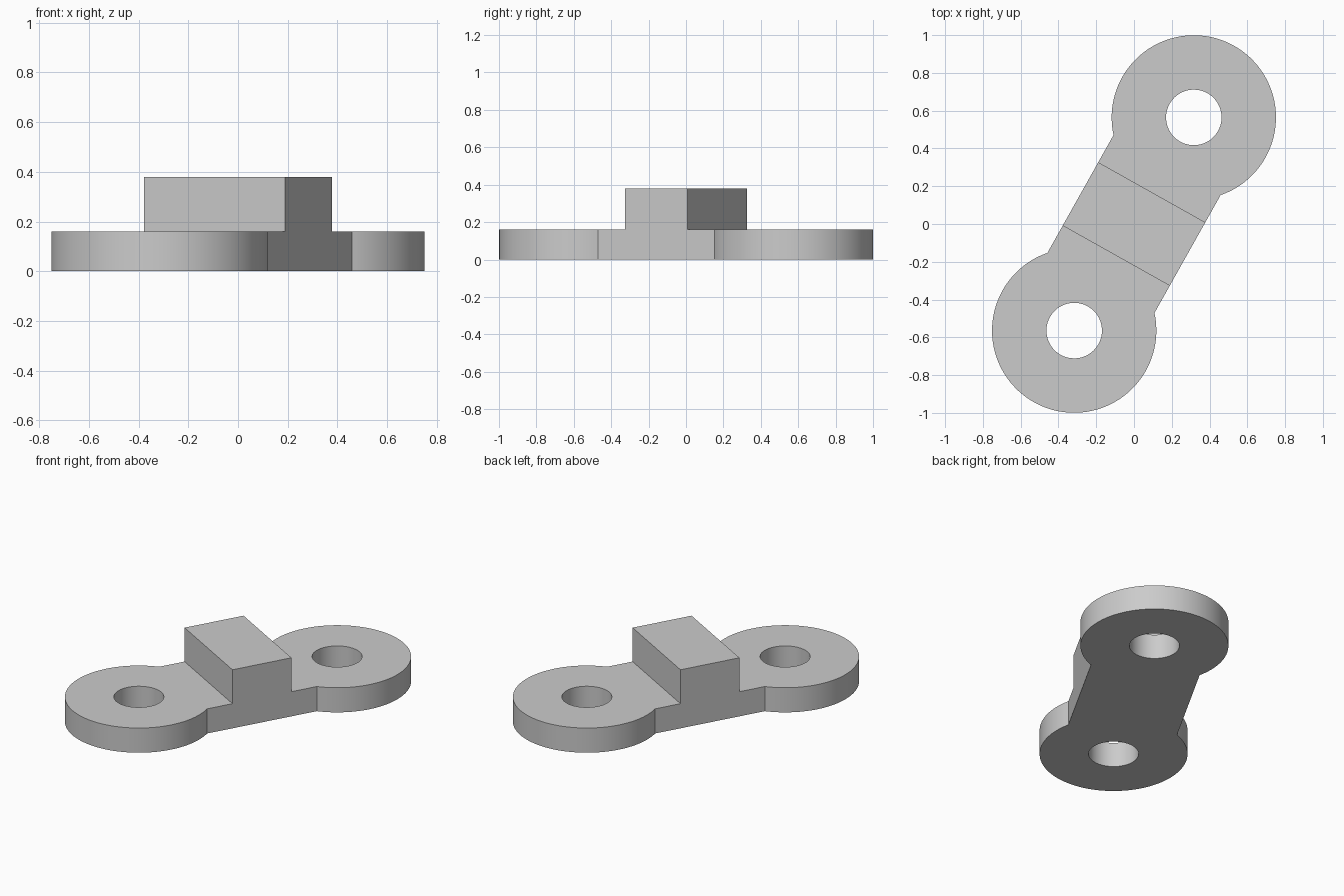
import bpy, bmesh
from math import radians, pi, sin, cos, asin
from mathutils import Matrix

cube = bpy.data.objects.get("Cube")
if cube:
    bpy.data.objects.remove(cube, do_unlink=True)

# Dimensions, with the link laid along x before it is turned
REACH, RADIUS, HOLE = 0.647, 0.435, 0.147
HALF_WIDTH, HALF_BLOCK = 0.325, 0.1925
PLATE_TOP, BLOCK_TOP = 0.16, 0.38
TURN = radians(60.7)

grey = bpy.data.materials.new("plain grey")
grey.use_nodes = True
grey.diffuse_color = (0.6, 0.6, 0.6, 1)
grey.node_tree.nodes["Principled BSDF"].inputs["Base Color"].default_value = (0.6, 0.6, 0.6, 1)

bm = bmesh.new()


def arc(radius, start, end, steps):
    angles = [start + (end - start) * i / steps for i in range(steps + 1)]
    return [(REACH + radius * cos(a), radius * sin(a)) for a in angles]


def loop(points, side):
    verts = [bm.verts.new((side * x, y, 0)) for x, y in points]
    return [bm.edges.new((v, verts[i - 1])) for i, v in enumerate(verts)]


def raise_faces(faces, height):
    out = bmesh.ops.extrude_face_region(bm, geom=faces)
    moved = [g for g in out["geom"] if isinstance(g, bmesh.types.BMVert)]
    bmesh.ops.translate(bm, verts=moved, vec=(0, 0, height))


# Two rounded eyes, each with a neck running to the block and a round hole
sweep = pi - asin(HALF_WIDTH / RADIUS)
outline = [(HALF_BLOCK, -HALF_WIDTH), *arc(RADIUS, -sweep, sweep, 96), (HALF_BLOCK, HALF_WIDTH)]
hole = arc(HOLE, 0, 2 * pi, 64)[:-1]
for side in (1, -1):
    edges = loop(outline, side) + loop(hole, side)
    bmesh.ops.triangle_fill(bm, edges=edges, use_beauty=True, normal=(0, 0, 1))

# Middle of the plate, between the necks
corners = [(-1, -1), (1, -1), (1, 1), (-1, 1)]
bm.faces.new([bm.verts.new((sx * HALF_BLOCK, sy * HALF_WIDTH, 0)) for sx, sy in corners])
bmesh.ops.remove_doubles(bm, verts=bm.verts[:], dist=1e-5)
bmesh.ops.recalc_face_normals(bm, faces=bm.faces[:])

# Thicken the plate, then raise the block from its middle
raise_faces(bm.faces[:], PLATE_TOP)
middle = [f for f in bm.faces
          if all(abs(v.co.x) < HALF_BLOCK + 0.001 and v.co.z > PLATE_TOP - 0.001 for v in f.verts)]
raise_faces(middle, BLOCK_TOP - PLATE_TOP)
bmesh.ops.recalc_face_normals(bm, faces=bm.faces[:])
bmesh.ops.dissolve_limit(bm, angle_limit=0.005, verts=bm.verts[:], edges=bm.edges[:])
bmesh.ops.rotate(bm, verts=bm.verts[:], cent=(0, 0, 0), matrix=Matrix.Rotation(TURN, 3, "Z"))

mesh = bpy.data.meshes.new("link_plate")
bm.to_mesh(mesh)
bm.free()
mesh.materials.append(grey)
link = bpy.data.objects.new("link_plate", mesh)
bpy.context.collection.objects.link(link)

# Smooth round walls with crisp rims
bpy.ops.object.select_all(action="DESELECT")
link.select_set(True)
bpy.context.view_layer.objects.active = link
bpy.ops.object.shade_smooth_by_angle(angle=radians(20))
